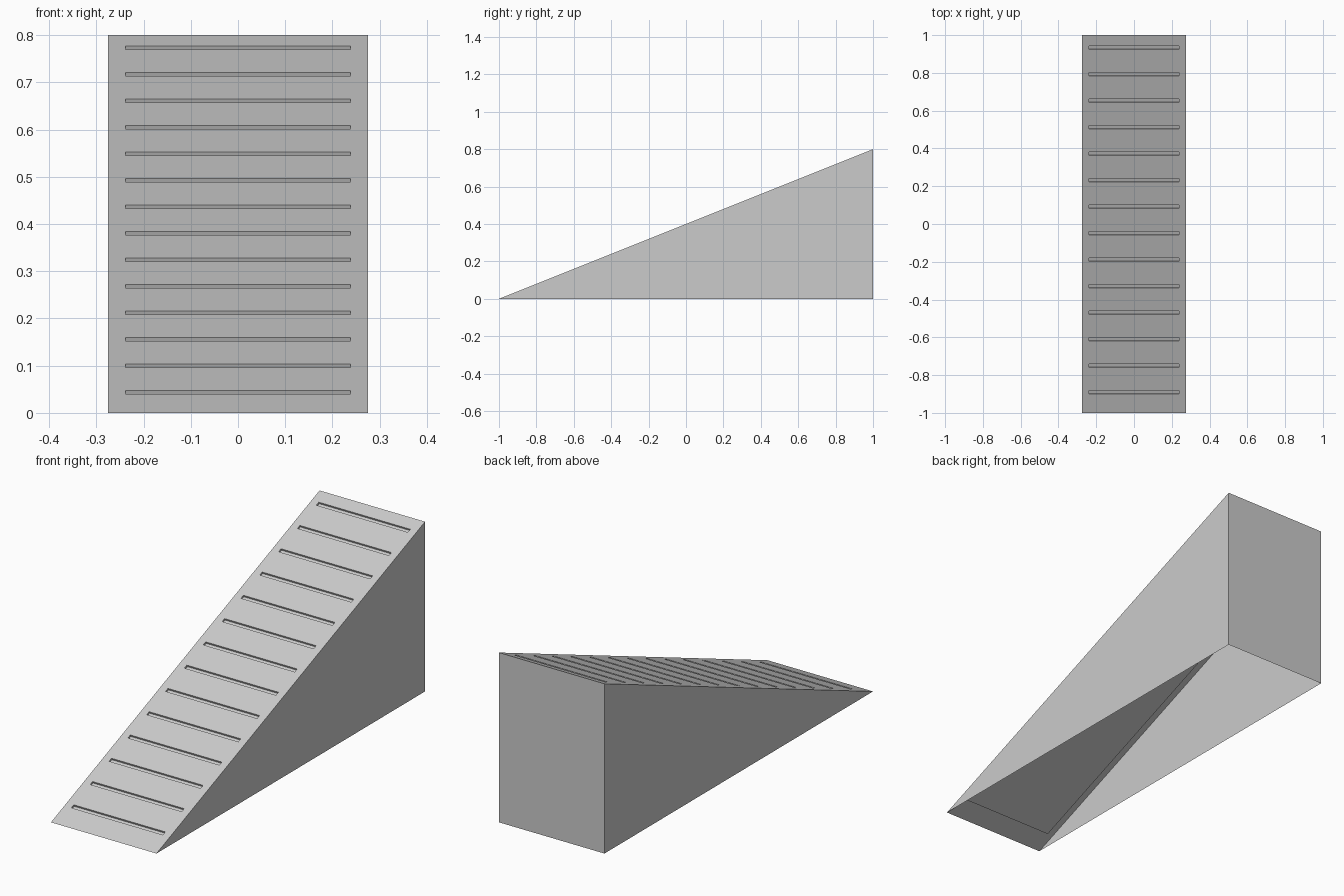
import bpy, bmesh
from mathutils import Vector

if "Cube" in bpy.data.objects:
    bpy.data.objects.remove(bpy.data.objects["Cube"])

HALF_W = 0.275      # half width of the ramp
GROOVE_W = 0.2386   # half length of each groove
GROOVES = 14
FIRST_Y, STEP_Y, HALF_Y = -0.891, 0.1403, 0.009
INWARD = Vector((0, 0.371, -0.928)) * 0.009   # groove depth, square to the slope

grey = bpy.data.materials.new("light_grey")
grey.diffuse_color = (0.6, 0.6, 0.6, 1)
grey.use_nodes = True
grey.node_tree.nodes["Principled BSDF"].inputs["Base Color"].default_value = grey.diffuse_color


def slope(x, y):
    return Vector((x, y, 0.4 + 0.4 * y))


def make_object(name, quads):
    bm = bmesh.new()
    for pts in quads:
        bm.faces.new([bm.verts.new(p) for p in pts])
    bmesh.ops.remove_doubles(bm, verts=bm.verts, dist=1e-5)
    mesh = bpy.data.meshes.new(name)
    bm.to_mesh(mesh)
    bm.free()
    mesh.materials.append(grey)
    obj = bpy.data.objects.new(name, mesh)
    bpy.context.collection.objects.link(obj)
    return obj


# groove edges along y
spans = []
for i in range(GROOVES):
    c = FIRST_Y + i * STEP_Y
    spans.append((c - HALF_Y, c + HALF_Y))
ys = [-1.0] + [y for s in spans for y in s] + [1.0]
xs = [-HALF_W, -GROOVE_W, GROOVE_W, HALF_W]

# sloped top, left open where the grooves are
top = []
for j in range(len(ys) - 1):
    for k in range(3):
        if k == 1 and j % 2 == 1:
            continue
        x0, x1, y0, y1 = xs[k], xs[k + 1], ys[j], ys[j + 1]
        top.append([slope(x0, y0), slope(x1, y0), slope(x1, y1), slope(x0, y1)])
make_object("ramp_top", top)

# side walls and back wall, open underneath
walls = [[(HALF_W, -1, 0), (HALF_W, 1, 0), (HALF_W, 1, 0.8)],
         [(-HALF_W, 1, 0), (-HALF_W, -1, 0), (-HALF_W, 1, 0.8)],
         [(HALF_W, 1, 0), (-HALF_W, 1, 0), (-HALF_W, 1, 0.8), (HALF_W, 1, 0.8)]]
make_object("ramp_walls", walls)

# backing tray: the groove floors, their ends and their long walls
g, y0, y1 = GROOVE_W, spans[0][0], spans[-1][1]
tray = [[slope(-g, y0) + INWARD, slope(g, y0) + INWARD,
         slope(g, y1) + INWARD, slope(-g, y1) + INWARD]]
for x in (-g, g):
    tray.append([slope(x, y0), slope(x, y1), slope(x, y1) + INWARD, slope(x, y0) + INWARD])
for span in spans:
    for y in span:
        tray.append([slope(-g, y), slope(g, y), slope(g, y) + INWARD, slope(-g, y) + INWARD])
make_object("groove_tray", tray)
